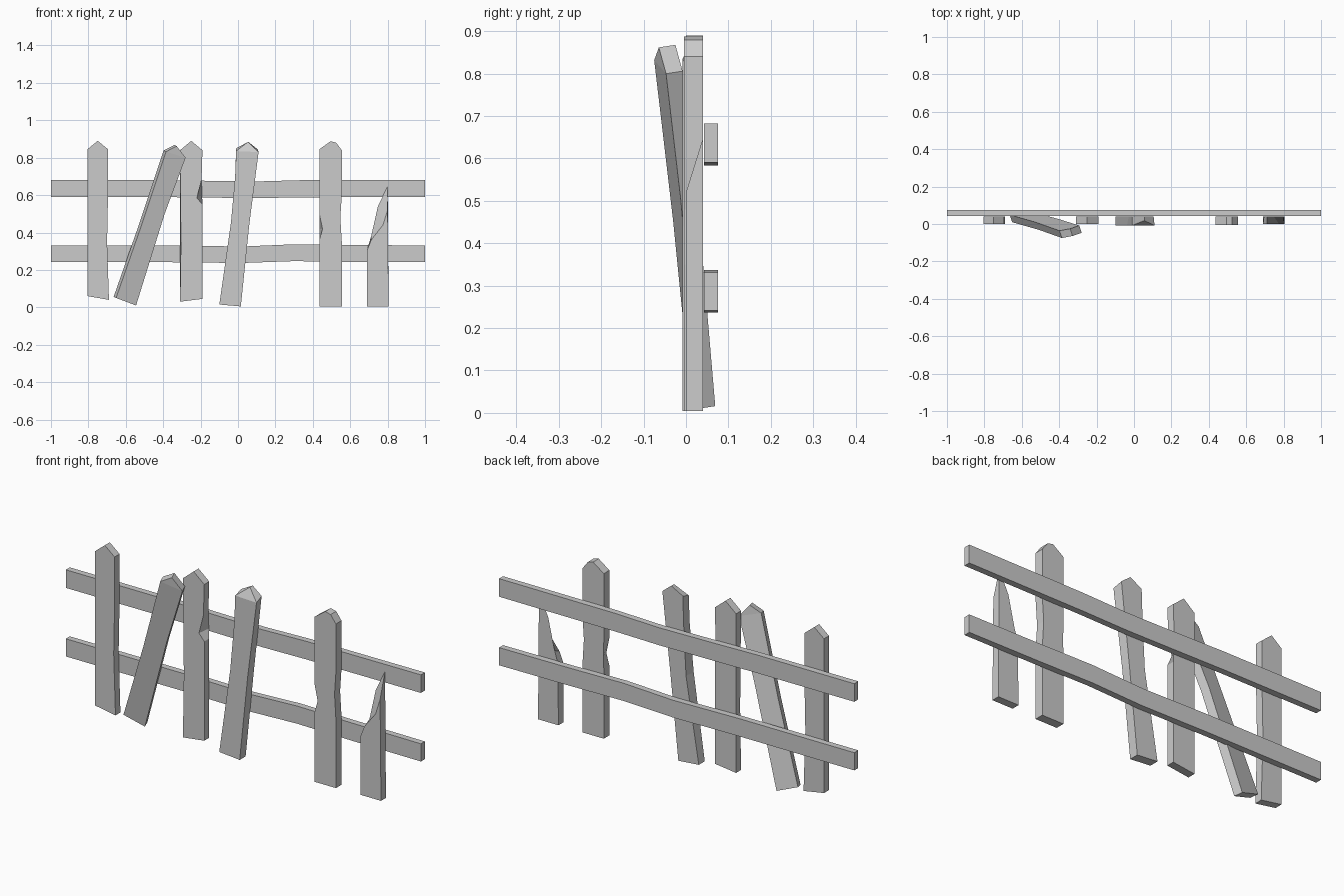
import bpy, bmesh
from mathutils import Vector

if "Cube" in bpy.data.objects:
    bpy.data.objects.remove(bpy.data.objects["Cube"])


def loft(name, front, back, fold=None):
    """Solid between two matching 3D outlines; fold = pair of points creased across the caps."""
    bm = bmesh.new()
    f = [bm.verts.new(p) for p in front]
    b = [bm.verts.new(p) for p in back]
    n = len(f)
    bm.faces.new(f)
    bm.faces.new(b[::-1])
    for i in range(n):
        j = (i + 1) % n
        bm.faces.new((f[i], b[i], b[j], f[j]))
    if fold:
        for loop in (f, b):
            bmesh.ops.connect_verts(bm, verts=[loop[fold[0]], loop[fold[1]]])
    bmesh.ops.recalc_face_normals(bm, faces=bm.faces)
    me = bpy.data.meshes.new(name)
    bm.to_mesh(me)
    bm.free()
    ob = bpy.data.objects.new(name, me)
    bpy.context.collection.objects.link(ob)
    return ob


def picket(name, outline, back=None, y0=0.0, y1=0.04, front_y=None, fold=None):
    """Board from an x/z outline; back overrides x/z points, front_y overrides depths."""
    back, front_y = back or {}, front_y or {}
    f = [(x, front_y.get(i, y0), z) for i, (x, z) in enumerate(outline)]
    b = []
    for i, p in enumerate(outline):
        x, z = back.get(i, p)
        b.append((x, y1, z))
    return loft(name, f, b, fold)


# Upright pickets
picket("picket_left", [(-.805, .06), (-.69, .04), (-.7, .35), (-.695, .6), (-.695, .845),
                       (-.75, .89), (-.805, .845)], fold=(4, 6))

picket("picket_chipped", [(-.31, .03), (-.19, .045), (-.19, .55), (-.22, .585), (-.195, .68),
                          (-.19, .84), (-.25, .89), (-.31, .84), (-.305, .35)],
       back={3: (-.192, .6), 8: (-.31, .3)}, fold=(5, 7))

picket("picket_bent", [(-.1, .015), (.015, .005), (.06, .44), (.11, .83), (.055, .885),
                       (-.01, .835), (-.015, .7), (-.038, .45)],
       back={7: (-.028, .45), 5: (-.01, .85), 3: (.105, .845)},
       y0=-.008, front_y={4: .018}, fold=(3, 5))

picket("picket_right", [(.435, .005), (.555, .005), (.555, .35), (.547, .48), (.555, .6),
                        (.555, .84), (.525, .88), (.495, .888), (.435, .845), (.435, .5),
                        (.452, .42), (.435, .36)],
       back={10: (.437, .42)}, y0=-.005, fold=(5, 8))

# Splintered short picket
picket("picket_broken", [(.69, .005), (.805, .005), (.8, .52), (.775, .44), (.712, .36), (.69, .305)],
       back={2: (.8, .648), 3: (.748, .54), 4: (.712, .38), 5: (.695, .325)})

# Loose picket leaning sideways and forwards
lean = [(-.652, .01, .05), (-.545, .03, .01), (-.392, -.012, .5), (-.28, -.047, .8),
        (-.328, -.064, .862), (-.385, -.075, .832), (-.512, -.03, .45)]
loft("picket_leaning", lean, [Vector(p) + Vector((-.013, .039, .006)) for p in lean], fold=(3, 5))


# Slightly warped horizontal rails, stations are (x, bottom z, top z)
def rail(name, stations):
    outline = [(x, lo) for x, lo, hi in stations] + [(x, hi) for x, lo, hi in reversed(stations)]
    n = len(outline)
    bm = bmesh.new()
    rings = [[bm.verts.new(p) for p in ((x, .043, lo), (x, .075, lo), (x, .075, hi), (x, .043, hi))]
             for x, lo, hi in stations]
    for a, b in zip(rings, rings[1:]):
        for k in range(4):
            m = (k + 1) % 4
            bm.faces.new((a[k], a[m], b[m], b[k]))
    bm.faces.new(rings[0])
    bm.faces.new(rings[-1][::-1])
    bmesh.ops.recalc_face_normals(bm, faces=bm.faces)
    me = bpy.data.meshes.new(name)
    bm.to_mesh(me)
    bm.free()
    bpy.context.collection.objects.link(bpy.data.objects.new(name, me))


rail("upper_rail", [(-1, .59, .682), (-.45, .59, .682), (-.2, .587, .677), (.1, .584, .673),
                    (.35, .588, .68), (1, .59, .682)])
rail("lower_rail", [(-1, .241, .331), (-.35, .241, .331), (.02, .237, .325), (.3, .247, .337),
                    (.6, .243, .333), (1, .241, .331)])
